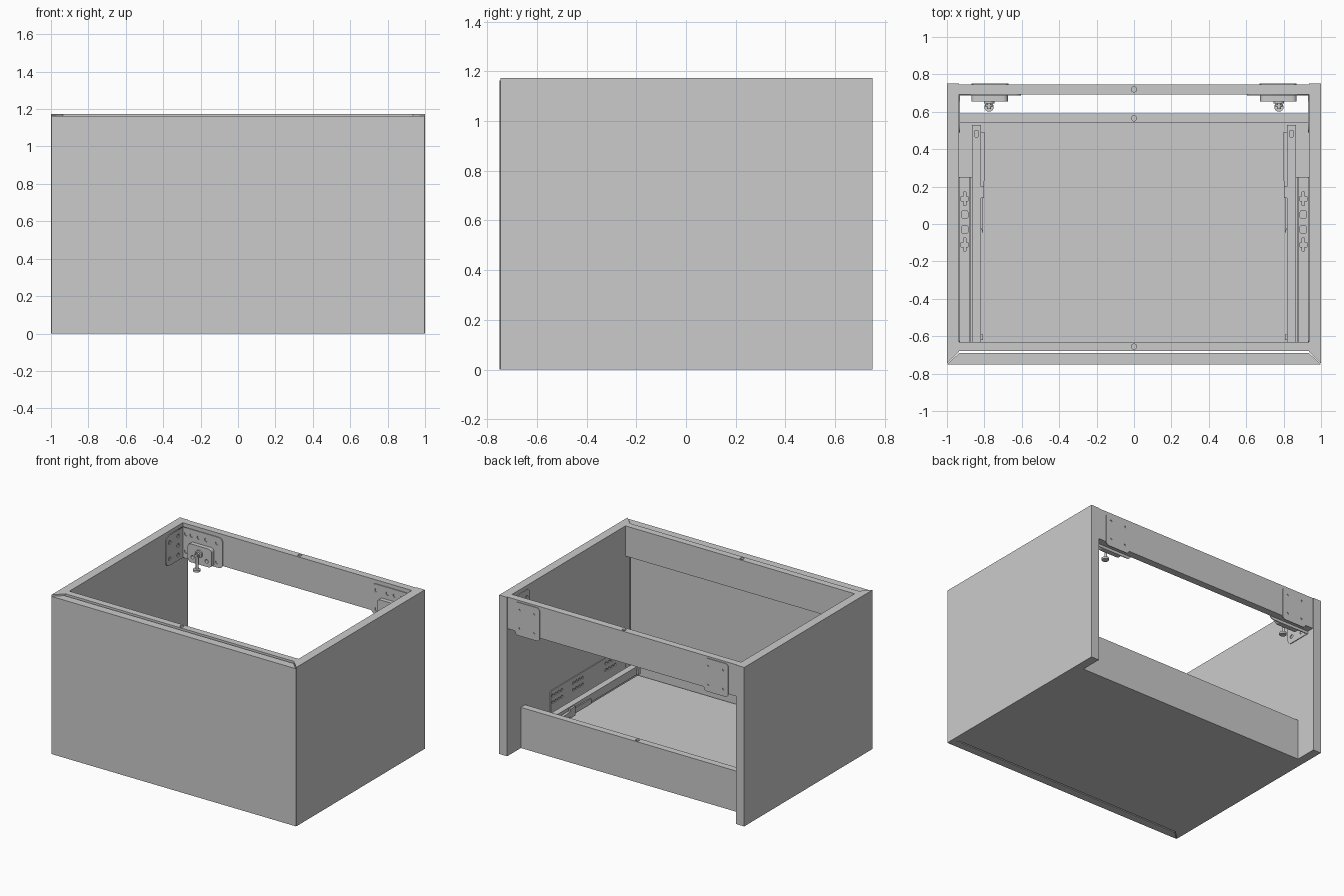
import bpy, bmesh, math
from mathutils import Vector

if "Cube" in bpy.data.objects:
    bpy.data.objects.remove(bpy.data.objects["Cube"])

H = 1.173          # cabinet height
T = 0.065          # panel thickness
AXES = {'x': (1, 2, 0), 'y': (0, 2, 1), 'z': (0, 1, 2)}


def add_object(name, bm, mirror=False):
    bmesh.ops.recalc_face_normals(bm, faces=bm.faces)
    me = bpy.data.meshes.new(name)
    bm.to_mesh(me)
    bm.free()
    ob = bpy.data.objects.new(name, me)
    bpy.context.collection.objects.link(ob)
    if mirror:
        ob.modifiers.new("mirror", 'MIRROR')
    return ob


def prism(name, pts, z0, z1, mirror=False):
    bm = bmesh.new()
    f = bm.faces.new([bm.verts.new((x, y, z0)) for x, y in pts])
    r = bmesh.ops.extrude_face_region(bm, geom=[f])
    bmesh.ops.translate(bm, vec=(0, 0, z1 - z0),
                        verts=[v for v in r['geom'] if isinstance(v, bmesh.types.BMVert)])
    return add_object(name, bm, mirror)


def box(name, x0, x1, y0, y1, z0, z1, mirror=False):
    return prism(name, [(x0, y0), (x1, y0), (x1, y1), (x0, y1)], z0, z1, mirror)


def circle(u, v, r, n=16):
    return [(u + r * math.cos(2 * math.pi * i / n), v + r * math.sin(2 * math.pi * i / n))
            for i in range(n)]


def rounded(u0, u1, v0, v1, r, corners=(1, 1, 1, 1)):
    # corners: upper right, upper left, lower left, lower right
    cs = [(u1, v1, -1, -1), (u0, v1, 1, -1), (u0, v0, 1, 1), (u1, v0, -1, 1)]
    pts = []
    for k, (u, v, du, dv) in enumerate(cs):
        if not corners[k]:
            pts.append((u, v))
            continue
        for i in range(5):
            a = math.pi / 2 * (k + i / 4)
            pts.append((u + du * r + r * math.cos(a), v + dv * r + r * math.sin(a)))
    return pts


def plate(name, axis, w0, w1, outline, holes=()):
    # flat sheet with real holes, made from a filled curve
    cu = bpy.data.curves.new(name, 'CURVE')
    cu.dimensions = '2D'
    cu.fill_mode = 'BOTH'
    cu.extrude = (w1 - w0) / 2
    for pts in [outline, *holes]:
        sp = cu.splines.new('POLY')
        sp.points.add(len(pts) - 1)
        for p, (u, v) in zip(sp.points, pts):
            p.co = (u, v, 0, 1)
        sp.use_cyclic_u = True
    tmp = bpy.data.objects.new(name + "_curve", cu)
    bpy.context.collection.objects.link(tmp)
    bpy.context.view_layer.update()
    me = bpy.data.meshes.new_from_object(tmp.evaluated_get(bpy.context.evaluated_depsgraph_get()))
    bm = bmesh.new()
    bm.from_mesh(me)
    bpy.data.objects.remove(tmp)
    a, b, c = AXES[axis]
    for v in bm.verts:
        p = Vector()
        p[a], p[b], p[c] = v.co.x, v.co.y, v.co.z + (w0 + w1) / 2
        v.co = p
    bmesh.ops.remove_doubles(bm, verts=bm.verts, dist=1e-5)
    return add_object(name, bm, True)


def rod(name, axis, u, v, w0, w1, r, n=16, mirror=True):
    a, b, c = AXES[axis]
    bm = bmesh.new()
    bmesh.ops.create_cone(bm, cap_ends=True, segments=n, radius1=r, radius2=r, depth=w1 - w0)
    for vt in bm.verts:
        p = Vector()
        p[a], p[b], p[c] = vt.co.x + u, vt.co.y + v, vt.co.z + (w0 + w1) / 2
        vt.co = p
    return add_object(name, bm, mirror)


# cabinet sides with mitred front edges
xi = 1 - T
prism("side_panel", [(1, -0.747), (1, 0.75), (xi, 0.75), (xi, -0.683)], 0, H, True)

# mitred drawer front, a hair lower than the sides
prism("drawer_front", [(-0.998, -0.75), (0.998, -0.75), (xi, -0.69), (-xi, -0.69)], 0, H - 0.01)

# floor and cross rails
box("floor_panel", -xi, xi, -0.68, 0.54, 0, 0.07)
rails = [(box("front_rail", -xi, xi, -0.68, -0.63, 0.95, H), -0.655, H),
         (box("rear_top_rail", -xi, xi, 0.692, 0.745, 0.94, H), 0.72, H),
         (box("rear_bottom_rail", -xi, xi, 0.54, 0.59, 0, 0.3), 0.565, 0.3)]

# small dowel holes in the rail tops
for rail, y, z in rails:
    cut = rod(rail.name + "_hole_cutter", 'z', 0, y, z - 0.03, z + 0.02, 0.014, mirror=False)
    cut.hide_render = True
    cut.display_type = 'WIRE'
    m = rail.modifiers.new("dowel_hole", 'BOOLEAN')
    m.operation = 'DIFFERENCE'
    m.object = cut

# wall hanger: angle plate on rail and side, rear cover plate
plate("hanger_rail_plate", 'y', 0.686, 0.692,
      rounded(0.605, xi, 0.92, 1.145, 0.035, (0, 1, 1, 0)),
      [circle(u, v, 0.014) for u, v in
       [(0.65, 1.1), (0.65, 0.96), (0.74, 1.1), (0.8, 1.1), (0.86, 1.1), (0.905, 1.1), (0.905, 0.97)]])
plate("hanger_side_plate", 'x', xi - 0.006, xi,
      rounded(0.49, 0.69, 0.92, 1.145, 0.035, (0, 1, 1, 0)),
      [circle(u, v, 0.014) for u, v in
       [(0.53, 1.09), (0.53, 0.97), (0.63, 1.1), (0.63, 1.03), (0.63, 0.96)]])
plate("hanger_rear_plate", 'y', 0.745, 0.75,
      rounded(0.67, 0.87, 0.915, 1.16, 0.025),
      [circle(u, v, 0.008) for u in (0.71, 0.83) for v in (0.97, 1.11)])

# hanger housing and adjusting screws
plate("hanger_housing", 'y', 0.655, 0.686, rounded(0.675, 0.87, 0.92, 1.055, 0.025),
      [circle(0.715, 0.96, 0.013), circle(0.83, 0.96, 0.013)])
rod("depth_screw_shaft", 'y', 0.775, 1.0, 0.615, 0.66, 0.011)
rod("depth_screw_collar", 'y', 0.775, 1.0, 0.645, 0.656, 0.028)
rod("depth_screw_head", 'y', 0.775, 1.0, 0.625, 0.64, 0.018)
rod("height_screw_shaft", 'z', 0.775, 0.63, 0.895, 0.99, 0.01)
rod("height_screw_head", 'z', 0.775, 0.625, 0.885, 0.9, 0.025)

# drawer runner: wall plate, slotted foot and rail
plate("runner_wall_plate", 'x', xi - 0.006, xi, rounded(-0.63, 0.25, 0.1, 0.29, 0.01),
      [circle(y0 + i * 0.035, z, 0.011, 12)
       for y0 in (0.12, -0.12, -0.5) for i in range(4) for z in (0.2, 0.25)])
slots = [rounded(0.888, 0.922, y - 0.02, y + 0.02, 0.008) for y in (0.05, -0.03)]
for y in (0.135, -0.11):
    slots.append([(0.899, y - 0.035), (0.911, y - 0.035), (0.911, y - 0.012), (0.925, y - 0.012),
                  (0.925, y + 0.012), (0.911, y + 0.012), (0.911, y + 0.035), (0.899, y + 0.035),
                  (0.899, y + 0.012), (0.888, y + 0.012), (0.888, y - 0.012), (0.899, y - 0.012)])
plate("runner_foot", 'z', 0.1, 0.106, rounded(0.875, xi, -0.63, 0.25, 0.004), slots)
box("runner_foot_lip", 0.875, 0.882, -0.63, 0.25, 0.1, 0.15, True)
box("runner_lower_track", 0.83, 0.876, -0.63, 0.25, 0.1, 0.125, True)
plate("runner_top", 'z', 0.174, 0.18, rounded(0.818, 0.865, -0.63, 0.53, 0.004),
      [rounded(0.832, 0.852, 0.465, 0.5, 0.004)])
for x in (0.818, 0.859):
    box("runner_web", x, x + 0.006, -0.63, 0.53, 0.12, 0.176, True)

# runner catch on the inner face
prism("runner_catch_strip", [(0.808, -0.05), (0.818, -0.02), (0.818, 0.49), (0.797, 0.49),
                             (0.797, 0.26), (0.81, 0.15)], 0.115, 0.155, True)
box("runner_catch_block", 0.803, 0.818, 0.14, 0.2, 0.105, 0.172, True)
box("runner_front_stop", 0.806, 0.818, -0.62, -0.59, 0.12, 0.165, True)
